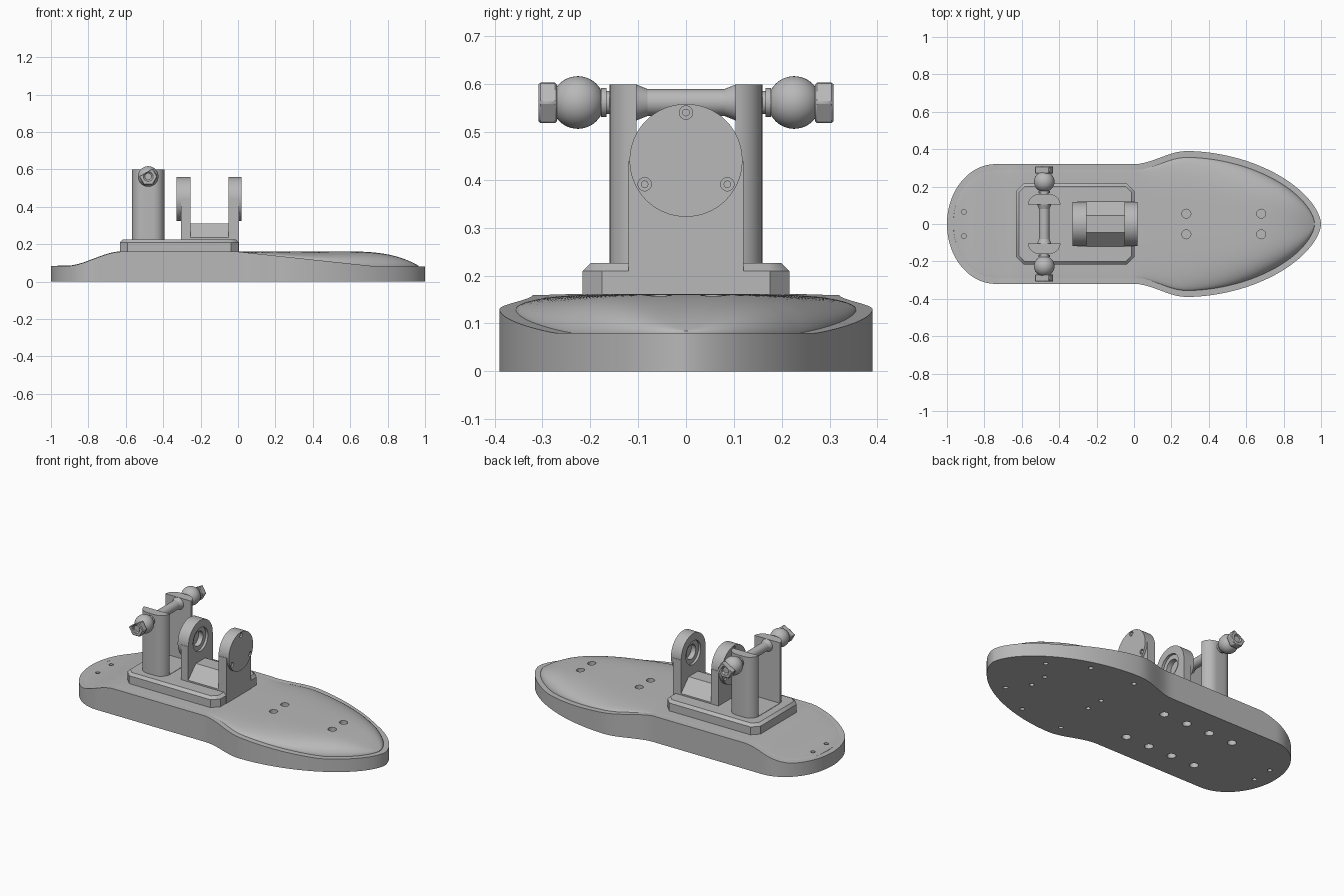
import bpy, bmesh, math
from mathutils import Matrix, Vector

old = bpy.data.objects.get("Cube")
if old:
    bpy.data.objects.remove(old)

grey = bpy.data.materials.new("satin_grey")
grey.use_nodes = True
COLOR = (0.48, 0.48, 0.48, 1)
grey.diffuse_color = COLOR
grey.node_tree.nodes["Principled BSDF"].inputs["Base Color"].default_value = COLOR
parts = []


def finish(name, bm, keep=True):
    bmesh.ops.recalc_face_normals(bm, faces=bm.faces)
    mesh = bpy.data.meshes.new(name)
    bm.to_mesh(mesh)
    bm.free()
    mesh.materials.append(grey)
    obj = bpy.data.objects.new(name, mesh)
    bpy.context.collection.objects.link(obj)
    if keep:
        parts.append(obj)
    else:
        obj.hide_render = True
    return obj


def add_cyl(bm, center, axis, r, depth, sides=32, r2=None):
    turn = Vector((0, 0, 1)).rotation_difference(Vector(axis)).to_matrix().to_4x4()
    bmesh.ops.create_cone(bm, cap_ends=True, segments=sides, radius1=r,
                          radius2=r if r2 is None else r2, depth=depth,
                          matrix=Matrix.Translation(center) @ turn)


def cyl(name, center, axis, r, depth, sides=48, r2=None, keep=True):
    bm = bmesh.new()
    add_cyl(bm, center, axis, r, depth, sides, r2)
    return finish(name, bm, keep)


def box(name, lo, hi, keep=True, corner=0, top=0):
    """Box with optional rounded vertical corners and chamfered top edge."""
    bm = bmesh.new()
    lo, hi = Vector(lo), Vector(hi)
    bmesh.ops.create_cube(bm, size=1, matrix=Matrix.Translation((lo + hi) / 2)
                          @ Matrix.Diagonal((*(hi - lo), 1)))
    if corner:
        edges = [e for e in bm.edges if abs(e.verts[0].co.z - e.verts[1].co.z) > 0.01]
        bmesh.ops.bevel(bm, geom=edges, offset=corner, segments=1 if top else 8,
                        profile=0.5, affect='EDGES')
    if top:
        edges = [e for e in bm.edges if all(v.co.z > hi.z - 0.001 for v in e.verts)]
        bmesh.ops.bevel(bm, geom=edges, offset=top, segments=1, affect='EDGES')
    return finish(name, bm, keep)


def cut(obj, cutter):
    mod = obj.modifiers.new("cut", 'BOOLEAN')
    mod.operation, mod.solver, mod.object = 'DIFFERENCE', 'EXACT', cutter
    bpy.context.view_layer.objects.active = obj
    bpy.ops.object.modifier_apply(modifier=mod.name)


def holes(points, r, z0, z1):
    bm = bmesh.new()
    for x, y in points:
        for s in (-1, 1):
            add_cyl(bm, (x, s * y, (z0 + z1) / 2), (0, 0, 1), r, z1 - z0, 20)
    return finish("hole_cutter", bm, False)


# Foot outline and height curves
def smooth(u):
    u = min(max(u, 0), 1)
    return u * u * (3 - 2 * u)


def width(x, d=0):
    if x < -0.74:
        u = min((-0.74 - x) / (0.26 - d), 1)
        w = (0.32 - d) * math.sqrt(1 - u * u)
    elif x < 0.28:
        w = 0.32 - d + 0.07 * smooth(x / 0.28)
    else:
        u = min((x - 0.28) / (0.72 - d), 1)
        w = (0.39 - d) * (1 - u ** 1.9) ** 0.6
    return max(w, 0.003)


def rim(x):
    if x < 0:
        return 0.083 + 0.077 * smooth((x + 0.92) / 0.3)
    return 0.16 - 0.08 * min(x / 0.75, 1)


def crown(x):
    if x < 0:
        return rim(x) + 0.002
    return 0.162 - 0.08 * max((x - 0.5) / 0.47, 0) ** 3.5


def loft(name, x0, x1, section, n=110):
    bm = bmesh.new()
    rings = []
    for i in range(n + 1):
        x = (x0 + x1) / 2 - (x1 - x0) / 2 * math.cos(math.pi * i / n)
        rings.append([bm.verts.new((x, y, z)) for y, z in section(x)])
    for a, b in zip(rings, rings[1:]):
        for j in range(len(a)):
            k = (j + 1) % len(a)
            bm.faces.new((a[j], a[k], b[k], b[j]))
    bm.faces.new(rings[0])
    bm.faces.new(rings[-1])
    return finish(name, bm)


def shell_section(x):
    w, z = width(x), rim(x)
    return [(-w, 0), (w, 0), (w, z), (-w, z)]


def cover_section(x, n=28):
    w, low = width(x, 0.034), rim(x)
    high = max(crown(x) - low, 0.001)
    pts = [(-w, low - 0.02), (w, low - 0.02)]
    for i in range(n + 1):
        t = math.cos(math.pi * i / n)
        pts.append((w * t, low + high * max(1 - abs(t) ** 4, 0) ** 0.6))
    return pts


sole = loft("sole_shell", -1, 1, shell_section)
cover = loft("foot_cover", -0.966, 0.966, cover_section)

# Bolt holes in the sole and cover
toe_bolts = [(0.28, 0.055), (0.68, 0.055)]
cut(sole, holes([(-0.08 - 0.16 * i, 0.16) for i in range(4)], 0.025, -0.05, 0.04))
cut(sole, holes([(0.77, 0.17), (0.55, 0.29), (0.26, 0.31)] + toe_bolts
                + [(-0.91, 0.065)], 0.013, -0.05, 0.03))
for body in (sole, cover):
    cut(body, holes(toe_bolts, 0.024, 0.125, 0.3))
    cut(body, holes([(-0.91, 0.065)], 0.013, 0.05, 0.2))

# Mounting plate
box("mounting_plate", (-0.63, -0.216, 0.14), (0.003, 0.216, 0.226), corner=0.04, top=0.016)

# Ankle fork: two round lugs with bearing recesses, and a saddle between
for name, outer, inner, foot in (("front", 0.02, -0.05, 0.006),
                                 ("rear", -0.328, -0.255, -0.305)):
    mid, thick, side = (outer + inner) / 2, abs(outer - inner), 1 if outer > inner else -1
    disc = cyl(name + "_lug", (mid, 0, 0.441), (1, 0, 0), 0.118, thick, 64)
    post = box(name + "_lug_post", (min(foot, inner), -0.12, 0.16),
               (max(foot, inner), 0.12, 0.44))
    for r, depth in ((0.072, 0.03), (0.045, 0.09)):
        tool = cyl("bearing_cutter", (inner, 0, 0.441), (1, 0, 0), r, depth, keep=False)
        cut(disc, tool)
        cut(post, tool)
    bm = bmesh.new()
    for k in range(3):
        a = math.radians(90 + 120 * k)
        spot = (outer, 0.1 * math.cos(a), 0.441 + 0.1 * math.sin(a))
        add_cyl(bm, spot, (1, 0, 0), 0.014, 0.02, 16)
    cut(disc, finish("screw_cutter", bm, False))
    bm = bmesh.new()
    for k in range(3):
        a = math.radians(90 + 120 * k)
        spot = (outer - side * 0.008, 0.1 * math.cos(a), 0.441 + 0.1 * math.sin(a))
        add_cyl(bm, spot, (1, 0, 0), 0.008, 0.008, 12)
    finish(name + "_lug_screws", bm)

bm = bmesh.new()
ends = [[bm.verts.new((x, y, z)) for y, z in
         ((-0.12, 0.2), (0.12, 0.2), (0.12, 0.235), (0.045, 0.31), (-0.045, 0.31), (-0.12, 0.235))]
        for x in (-0.27, -0.04)]
for j in range(6):
    k = (j + 1) % 6
    bm.faces.new((ends[0][j], ends[0][k], ends[1][k], ends[1][j]))
for ring in ends:
    bm.faces.new(ring)
finish("fork_saddle", bm)

# Rear yoke with open window and cross rod
CX, CZ = -0.48, 0.562
yoke = box("rear_yoke", (CX - 0.087, -0.16, 0.2), (CX + 0.087, 0.16, 0.6), corner=0.06)
cut(yoke, box("window_cutter", (CX - 0.2, -0.103, 0.228), (CX + 0.2, 0.103, 0.8), False))
cyl("cross_rod", (CX, 0, CZ), (0, 1, 0), 0.028, 0.24)

# Ball joints, mirrored on both sides
for side, label in ((1, "back"), (-1, "front")):
    axis = (0, side, 0)
    cyl(label + "_rod_flare", (CX, side * 0.0925, CZ), axis, 0.028, 0.025, r2=0.038)
    cyl(label + "_neck", (CX, side * 0.17, CZ), axis, 0.024, 0.05)
    cyl(label + "_collar", (CX, side * 0.172, CZ), axis, 0.03, 0.011)
    bm = bmesh.new()
    bmesh.ops.create_uvsphere(bm, u_segments=40, v_segments=24, radius=0.055,
                              matrix=Matrix.Translation((CX, side * 0.226, CZ)))
    finish(label + "_ball", bm)
    nut = cyl(label + "_hex_nut", (CX, side * 0.289, CZ), axis, 0.05, 0.038, 6)
    for v in nut.data.vertices:
        x, z = v.co.x - CX, v.co.z - CZ
        a = round((math.atan2(z, x)) / (math.pi / 3)) * math.pi / 3
        v.co.x, v.co.z = CX + 0.05 * math.cos(a), CZ + 0.05 * math.sin(a)
    bevel = nut.modifiers.new("edge", 'BEVEL')
    bevel.width, bevel.segments = 0.004, 1
    cut(nut, cyl("socket_cutter", (CX, side * 0.308, CZ), axis, 0.022, 0.02, keep=False))

# Remove cutters, then shade
for obj in list(bpy.context.collection.objects):
    if "cutter" in obj.name:
        bpy.data.objects.remove(obj)
bpy.ops.object.select_all(action='DESELECT')
for obj in parts:
    obj.select_set(True)
bpy.context.view_layer.objects.active = parts[0]
bpy.ops.object.shade_smooth_by_angle(angle=math.radians(32))
